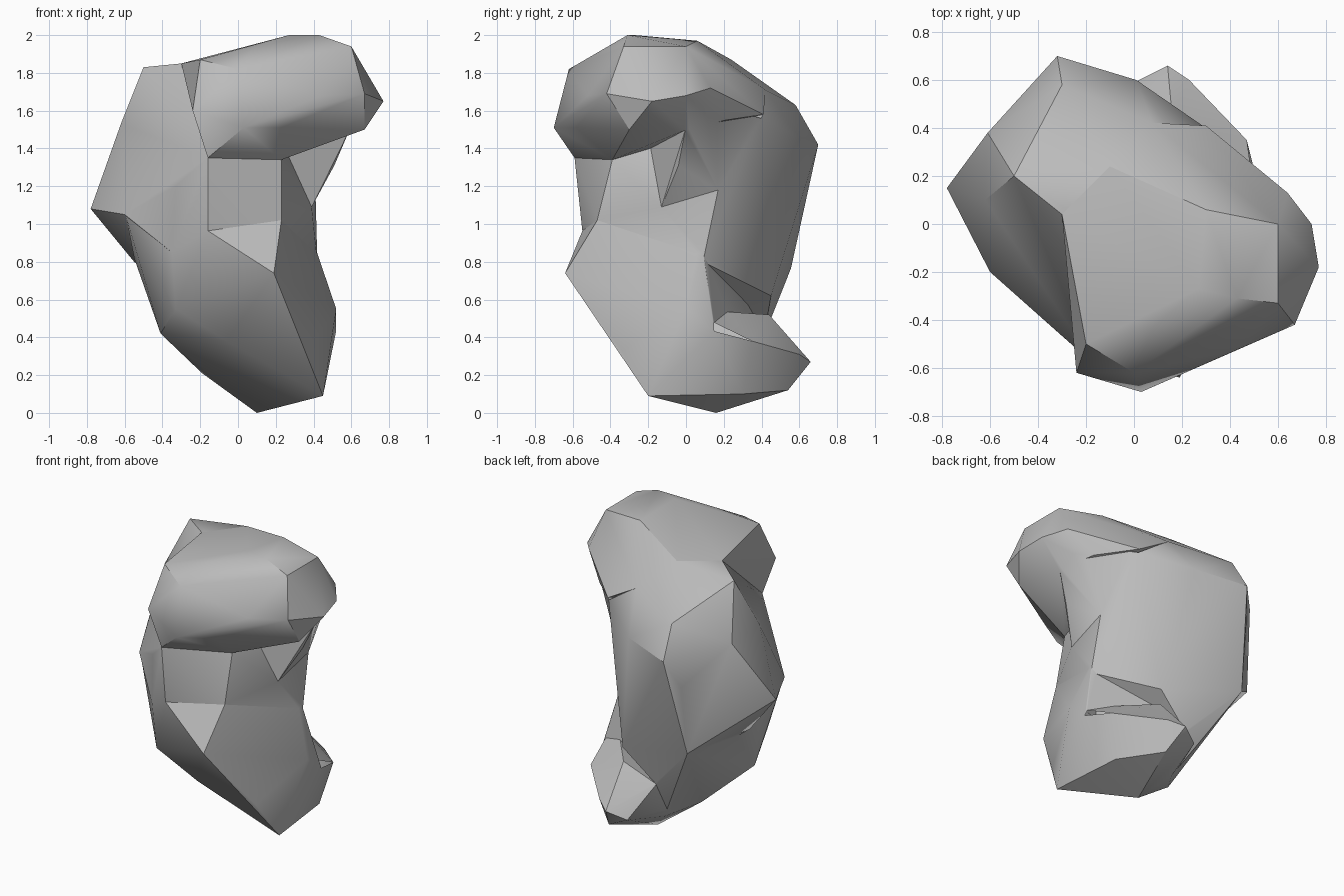
import bpy
import bmesh
import math

cube = bpy.data.objects.get("Cube")
if cube:
    bpy.data.objects.remove(cube, do_unlink=True)

# Single stone colour
stone = bpy.data.materials.new("grey_stone")
stone.use_nodes = True
GREY = (0.5, 0.5, 0.5, 1.0)
stone.diffuse_color = GREY
stone.node_tree.nodes["Principled BSDF"].inputs["Base Color"].default_value = GREY


def boulder(name, corners):
    """Faceted lump wrapped round a few corner points."""
    bm = bmesh.new()
    for c in corners:
        bm.verts.new(c)
    bmesh.ops.convex_hull(bm, input=bm.verts[:])
    bmesh.ops.delete(bm, geom=[v for v in bm.verts if not v.link_faces], context="VERTS")
    bmesh.ops.recalc_face_normals(bm, faces=bm.faces[:])
    mesh = bpy.data.meshes.new(name)
    bm.to_mesh(mesh)
    bm.free()
    mesh.materials.append(stone)
    obj = bpy.data.objects.new(name, mesh)
    bpy.context.collection.objects.link(obj)
    return obj


# Overhanging crown
rock = boulder("rock", [
    (0.27, -0.27, 2.0), (0.43, -0.31, 2.0), (0.6, -0.33, 1.94), (0.6, 0, 1.94),
    (0.3, 0.06, 1.97), (0.67, -0.42, 1.69), (0.77, -0.18, 1.65), (0.74, 0, 1.68),
    (0.64, 0.13, 1.72), (0.67, -0.3, 1.5), (0.6, 0, 1.5), (0.5, 0.21, 1.55),
    (0.03, -0.7, 1.51), (0.23, -0.58, 1.51), (0, -0.62, 1.82), (-0.2, -0.5, 1.87),
    (0.08, -0.43, 1.93), (-0.24, -0.62, 1.6), (-0.16, -0.59, 1.35),
    (0.23, -0.39, 1.34), (0.44, -0.52, 1.68), (-0.3, 0.04, 1.86),
    (-0.1, 0.24, 1.88), (0.08, 0.43, 1.71), (0.3, 0.41, 1.58)])

# Neck sloping from the crown down to the trunk
neck = boulder("neck", [
    (0.39, -0.13, 1.09), (0.41, 0.17, 1.18), (0.51, -0.04, 1.31), (0.5, 0.12, 1.42),
    (0.6, 0, 1.52), (0.62, 0.1, 1.66), (0.25, -0.2, 1.42), (0.3, 0.4, 1.56),
    (0.04, 0.46, 1.23), (0.05, 0.1, 1.2)])

# Middle trunk
trunk = boulder("trunk", [
    (-0.5, 0.2, 1.83), (-0.3, 0.04, 1.85), (-0.1, 0.24, 1.87), (0.08, 0.42, 1.71),
    (-0.3, 0.58, 1.63), (0.3, 0.4, 1.56), (0.01, 0.6, 1.46),
    (-0.61, 0.38, 1.5), (-0.62, 0.1, 1.53), (-0.78, 0.15, 1.08),
    (-0.32, 0.7, 1.42), (-0.39, 0.61, 1.23), (-0.4, 0.57, 0.77), (0.04, 0.47, 1.22),
    (0.41, 0.17, 1.18), (0.42, 0.09, 0.8), (0.39, -0.13, 1.09),
    (0.23, -0.39, 1.34), (0.23, -0.47, 1.02), (-0.16, -0.59, 1.35),
    (-0.16, -0.56, 0.97), (-0.33, -0.44, 1.2), (-0.35, -0.42, 0.85),
    (-0.6, -0.2, 1.05), (0.16, 0.45, 0.62), (-0.07, 0.42, 0.42), (-0.55, 0.1, 0.8)])

# Lower wedge with the front ledge
wedge = boulder("wedge", [
    (0.19, -0.64, 0.74), (0.25, -0.48, 0.52), (-0.16, -0.56, 0.96),
    (0.23, -0.47, 1.02), (0.37, -0.34, 0.33), (0.45, -0.2, 0.09), (0.1, 0.16, 0),
    (0.52, 0, 0.55), (0.52, 0.15, 0.43), (0.42, 0.09, 0.85), (-0.41, -0.15, 0.42),
    (-0.33, -0.4, 0.55), (-0.19, 0.1, 0.21), (-0.06, -0.35, 0.38),
    (-0.51, -0.18, 0.78), (-0.6, -0.2, 1.04), (-0.55, 0, 0.82),
    (-0.35, -0.42, 0.85), (-0.4, 0.56, 0.77), (-0.07, 0.42, 0.42),
    (-0.05, 0.3, 0.15)])

# Foot jutting out at the back
foot = boulder("foot", [
    (0.14, 0.66, 0.27), (0.2, 0.54, 0.12), (0.23, 0.6, 0.31), (0.02, 0.6, 0.22),
    (0.47, 0.35, 0.38), (0.52, 0.16, 0.43), (0.52, 0, 0.55), (0.45, -0.2, 0.09),
    (0.1, 0.16, 0), (0.4, 0.3, 0.1), (-0.1, 0.3, 0.2), (-0.07, 0.41, 0.42),
    (0.16, 0.44, 0.52)])

# Fuse the lumps into one rock
bpy.context.view_layer.objects.active = rock
for part in (neck, trunk, wedge, foot):
    mod = rock.modifiers.new("fuse", "BOOLEAN")
    mod.operation = "UNION"
    mod.solver = "EXACT"
    mod.object = part
    bpy.ops.object.modifier_apply(modifier=mod.name)
    bpy.data.objects.remove(part, do_unlink=True)

# Weld slivers, then soften all but the hard creases
bm = bmesh.new()
bm.from_mesh(rock.data)
bmesh.ops.remove_doubles(bm, verts=bm.verts[:], dist=0.02)
bmesh.ops.triangulate(bm, faces=bm.faces[:])
bm.to_mesh(rock.data)
bm.free()
bpy.ops.object.select_all(action="DESELECT")
rock.select_set(True)
bpy.ops.object.shade_smooth_by_angle(angle=math.radians(32))
